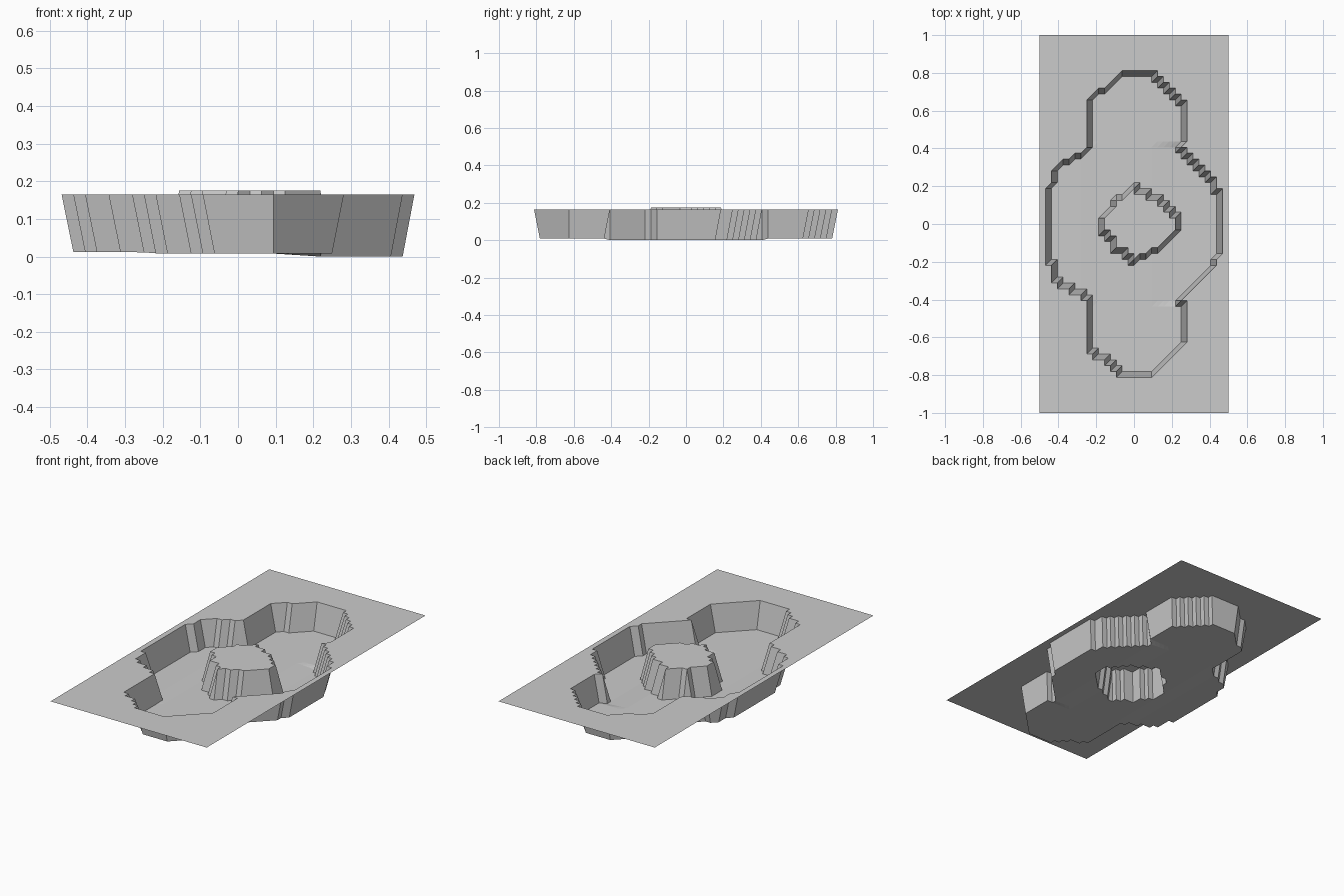
import bpy
import bmesh

cube = bpy.data.objects.get("Cube")
if cube:
    bpy.data.objects.remove(cube, do_unlink=True)

CELL = 1 / 32            # terrain grid spacing
HALF_X, HALF_Y = 16, 32  # grid half extents in cells
GROUND, ISLAND, WEST, MIDDLE, EAST = 0.165, 0.175, 0.012, 0.008, 0.0


def runs(*pairs):
    """Expand (count, value) pairs into one value per row."""
    return [value for count, value in pairs for _ in range(count)]


# Left and right limits per row outward from the centre, mirrored in y
basin_left = runs((7, -14), (3, -13), (1, -12), (1, -10), (1, -8),
                  (9, -7), (1, -6), (1, -4), (1, -3), (1, -2))
basin_right = runs((6, 14), (2, 13), (1, 12), (1, 11), (1, 10), (1, 9), (1, 8),
                   (1, 7), (7, 8), (1, 7), (1, 6), (1, 5), (1, 4), (1, 3))
island_left = runs((2, -5), (1, -4), (2, -3), (1, -1), (1, 0))
island_right = runs((2, 7), (1, 6), (1, 5), (1, 4), (1, 2), (1, 0))


def inside(left, right, i, j):
    row = abs(j)
    return row < len(left) and left[row] <= i <= right[row]


def blend(a, b, t):
    t = min(max(t, 0), 1)
    return a + (b - a) * t


def floor_height(i, j):
    """Pool floor steps down gently from west to east; end lobes stay level."""
    if abs(j) > 13:
        return MIDDLE
    if i < 0:
        return blend(WEST, MIDDLE, (i + 9) / 3)
    return blend(MIDDLE, EAST, (i - 3) / 4)


def height(i, j):
    if inside(island_left, island_right, i, j):
        return ISLAND
    if inside(basin_left, basin_right, i, j):
        return floor_height(i, j)
    return GROUND


# Sunken basin with central island, as a triangulated height grid
bm = bmesh.new()
grid = {(i, j): bm.verts.new((i * CELL, j * CELL, height(i, j)))
        for i in range(-HALF_X, HALF_X + 1)
        for j in range(-HALF_Y, HALF_Y + 1)}
for i in range(-HALF_X, HALF_X):
    for j in range(-HALF_Y, HALF_Y):
        a, b = grid[i, j], grid[i + 1, j]
        c, d = grid[i + 1, j + 1], grid[i, j + 1]
        bm.faces.new((a, b, c))
        bm.faces.new((a, c, d))

mesh = bpy.data.meshes.new("basin_terrain")
bm.to_mesh(mesh)
bm.free()
terrain = bpy.data.objects.new("basin_terrain", mesh)
bpy.context.collection.objects.link(terrain)

# Plain grey surface
grey = bpy.data.materials.new("light_grey")
grey.use_nodes = True
colour = (0.6, 0.6, 0.6, 1)
grey.diffuse_color = colour
grey.node_tree.nodes["Principled BSDF"].inputs["Base Color"].default_value = colour
mesh.materials.append(grey)
